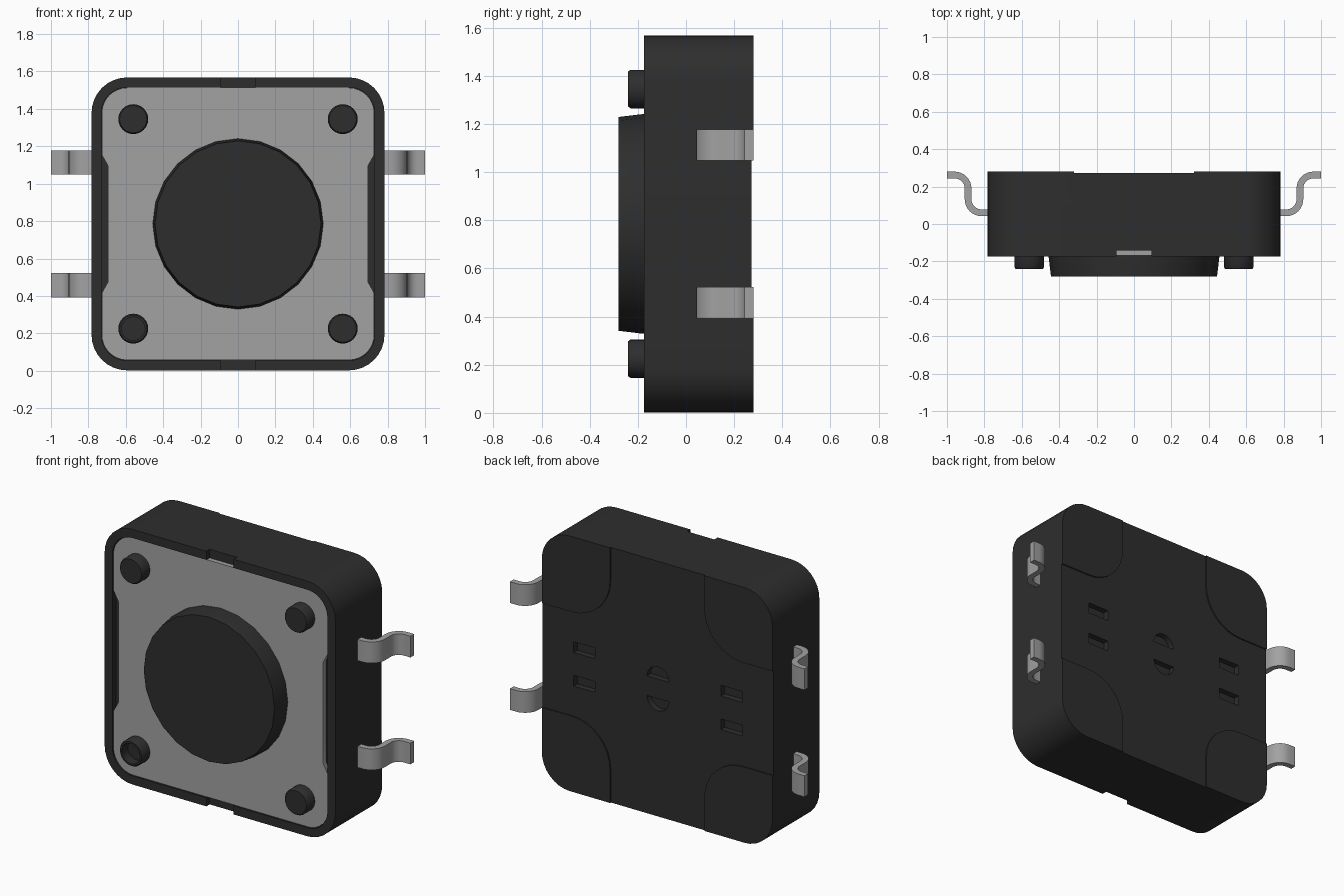
import bpy, bmesh, math
from mathutils import Vector

cube = bpy.data.objects.get("Cube")
if cube:
    bpy.data.objects.remove(cube, do_unlink=True)

CZ = 0.785  # height of the centre


def material(name, rgb, rough, metal=0.0):
    m = bpy.data.materials.new(name)
    m.use_nodes = True
    m.diffuse_color = (*rgb, 1)
    b = m.node_tree.nodes["Principled BSDF"]
    b.inputs["Base Color"].default_value = (*rgb, 1)
    b.inputs["Roughness"].default_value = rough
    b.inputs["Metallic"].default_value = metal
    return m


BLACK = material("black plastic", (0.027, 0.027, 0.027), 0.6)
METAL = material("grey metal", (0.36, 0.36, 0.365), 0.45)


def finish(name, bm, mat):
    bmesh.ops.recalc_face_normals(bm, faces=bm.faces)
    me = bpy.data.meshes.new(name)
    bm.to_mesh(me)
    bm.free()
    ob = bpy.data.objects.new(name, me)
    bpy.context.collection.objects.link(ob)
    me.materials.append(mat)
    return ob


def smooth(ob, angle=35):
    bpy.ops.object.select_all(action='DESELECT')
    ob.select_set(True)
    bpy.context.view_layer.objects.active = ob
    bpy.ops.object.shade_smooth_by_angle(angle=math.radians(angle))


def prism(name, pts, a, b, mat, axis='y'):
    """Extrude a 2D outline: (x, z about the centre) along y, or (x, y) along z."""
    bm = bmesh.new()
    place = (lambda p: (p[0], a, CZ + p[1])) if axis == 'y' else (lambda p: (p[0], p[1], a))
    face = bm.faces.new([bm.verts.new(place(p)) for p in pts])
    out = bmesh.ops.extrude_face_region(bm, geom=[face])
    move = Vector((0, b - a, 0)) if axis == 'y' else Vector((0, 0, b - a))
    for v in out["geom"]:
        if isinstance(v, bmesh.types.BMVert):
            v.co += move
    return finish(name, bm, mat)


def arc(cx, cy, r, a0, a1, n=8):
    return [(cx + r * math.cos(math.radians(a0 + (a1 - a0) * i / n)),
             cy + r * math.sin(math.radians(a0 + (a1 - a0) * i / n))) for i in range(n + 1)]


def rounded(h, r):
    c = h - r
    return (arc(c, c, r, 0, 90) + arc(-c, c, r, 90, 180)
            + arc(-c, -c, r, 180, 270) + arc(c, -c, r, 270, 360))


def rect(cx, cz, w, h):
    return [(cx + sx * w / 2, cz + sz * h / 2)
            for sx, sz in ((-1, -1), (1, -1), (1, 1), (-1, 1))]


def lathe(name, profile, x, z, n, mat):
    """Revolve (radius, y) points about a y-directed axis and cap both ends."""
    bm = bmesh.new()
    rings = [[bm.verts.new((x + r * math.cos(2 * math.pi * i / n), y,
                            CZ + z + r * math.sin(2 * math.pi * i / n)))
              for i in range(n)] for r, y in profile]
    for p, q in zip(rings, rings[1:]):
        for i in range(n):
            j = (i + 1) % n
            bm.faces.new((p[i], p[j], q[j], q[i]))
    bm.faces.new(rings[0])
    bm.faces.new(rings[-1])
    ob = finish(name, bm, mat)
    smooth(ob)
    return ob


# Housing with front pocket, rim notches and moulded recesses in the back
body = prism("housing", rounded(0.783, 0.19), -0.175, 0.272, BLACK)
cutters = [prism("pocket_cutter", rounded(0.73, 0.135), -0.2, -0.14, BLACK)]
for s in (-1, 1):
    cutters.append(prism("notch_cutter", rect(0, s * 0.77, 0.185, 0.12), -0.2, -0.143, BLACK))
    for x in (-0.5, 0.5):
        cutters.append(prism("slot_cutter", rect(x, s * 0.103, 0.145, 0.066), 0.235, 0.3, BLACK))
    dome = [(px, s * pz) for px, pz in arc(0, 0.06, 0.075, 0, 180, 12)]
    cutters.append(prism("half_round_cutter", dome, 0.235, 0.3, BLACK))
for c in cutters:
    c.hide_render = True
    mod = body.modifiers.new("cut", 'BOOLEAN')
    mod.operation = 'DIFFERENCE'
    mod.solver = 'EXACT'
    mod.object = c
    bpy.context.view_layer.objects.active = body
    bpy.ops.object.modifier_apply(modifier=mod.name)
    bpy.data.objects.remove(c, do_unlink=True)
smooth(body)

# Raised corner pads on the back
pad = ([(0.783, 0.32)] + arc(0.593, 0.593, 0.19, 0, 90)
       + [(0.32, 0.783)] + arc(0.58, 0.58, 0.26, 180, 270))
for sx, sz, label in ((1, 1, "upper_left"), (-1, 1, "upper_right"),
                      (1, -1, "lower_left"), (-1, -1, "lower_right")):
    smooth(prism("back_pad_" + label, [(sx * x, sz * z) for x, z in pad], 0.268, 0.28, BLACK))

# Metal cover plate with a shallow cutout on each side
side = [(0.728, -0.37), (0.695, -0.31), (0.695, 0.31), (0.728, 0.37)]
q = 0.728 - 0.135
outline = (side + arc(q, q, 0.135, 0, 90) + arc(-q, q, 0.135, 90, 180)
           + [(-x, -z) for x, z in side]
           + arc(-q, -q, 0.135, 180, 270) + arc(q, -q, 0.135, 270, 360))
smooth(prism("cover_plate", outline, -0.168, -0.137, METAL))

# Round push button
lathe("push_button", [(0.456, -0.15), (0.456, -0.18), (0.444, -0.28)], 0, 0, 24, BLACK)

# Corner pegs, one of them hollow
for sx, sz, label in ((1, 1, "upper_left"), (-1, 1, "upper_right"),
                      (1, -1, "lower_left"), (-1, -1, "lower_right")):
    profile = [(0.08, -0.15), (0.08, -0.23), (0.073, -0.24)]
    if (sx, sz) == (-1, -1):
        profile += [(0.062, -0.24), (0.062, -0.18)]
    lathe("peg_" + label, profile, sx * 0.56, sz * 0.56, 24, BLACK)

# S-bent terminals
outer = [(0.75, 0.042)] + arc(0.815, 0.132, 0.09, -90, 0) + arc(0.959, 0.19, 0.054, 180, 90) + [(1.0, 0.244)]
inner = [(0.75, 0.078)] + arc(0.815, 0.132, 0.054, -90, 0) + arc(0.959, 0.19, 0.09, 180, 90) + [(1.0, 0.28)]
strip = outer + inner[::-1]
for sx, sname in ((1, "left"), (-1, "right")):
    for z, zname in ((1.113, "upper"), (0.457, "lower")):
        smooth(prism(f"terminal_{zname}_{sname}", [(sx * x, y) for x, y in strip],
                     z - 0.065, z + 0.065, METAL, 'z'))
